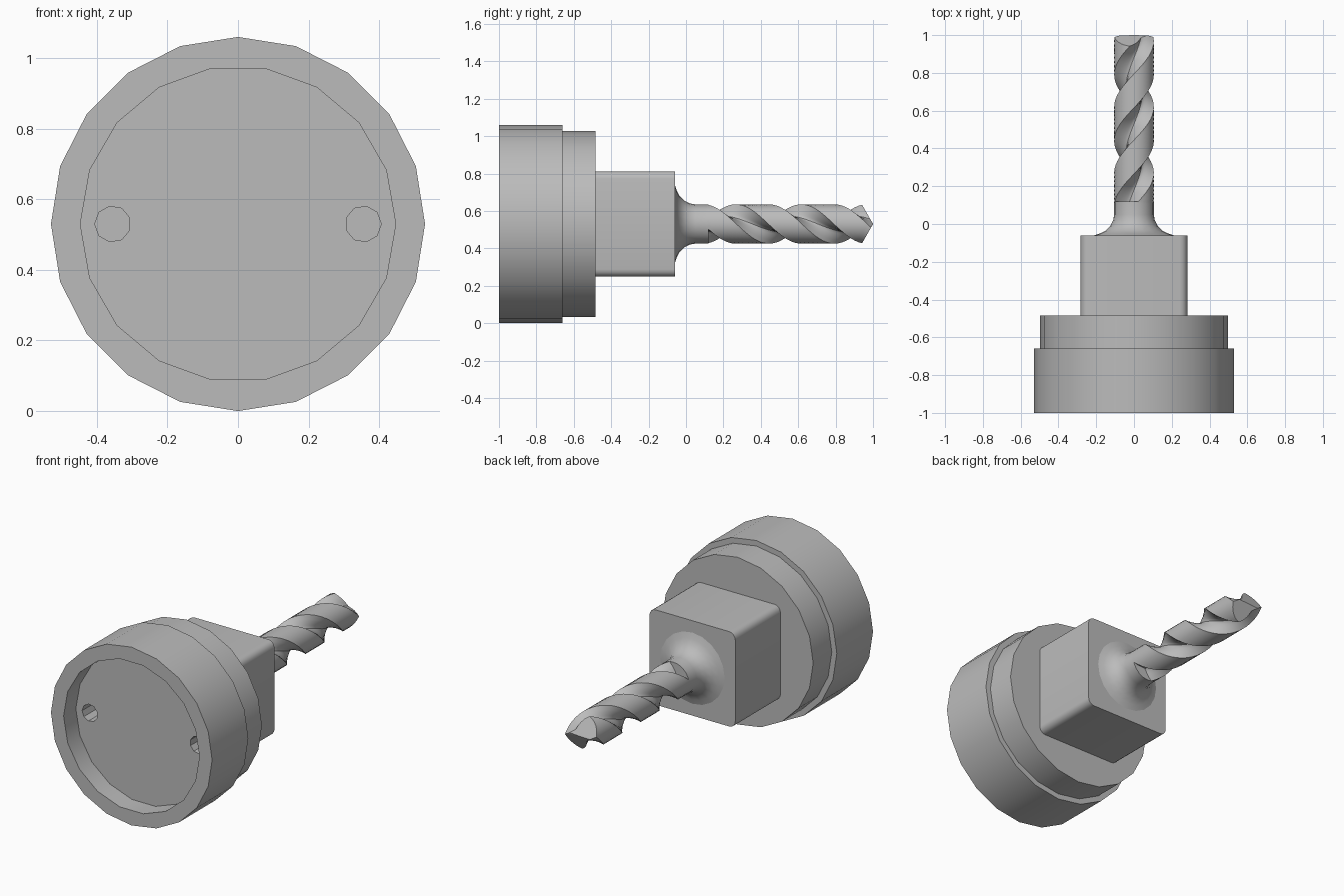
import bpy, bmesh, math

if "Cube" in bpy.data.objects:
    bpy.data.objects.remove(bpy.data.objects["Cube"])

CZ = 0.53                      # height of the main axis, which runs along y
steel = bpy.data.materials.new("grey_steel")
steel.diffuse_color = (0.5, 0.5, 0.5, 1)
steel.use_nodes = True
steel.node_tree.nodes["Principled BSDF"].inputs["Base Color"].default_value = steel.diffuse_color


def finish(bm, name):
    """Turn a bmesh into a named, coloured, edge-preserving smooth object."""
    bmesh.ops.recalc_face_normals(bm, faces=bm.faces)
    mesh = bpy.data.meshes.new(name)
    bm.to_mesh(mesh)
    bm.free()
    mesh.materials.append(steel)
    ob = bpy.data.objects.new(name, mesh)
    bpy.context.collection.objects.link(ob)
    smooth(ob)
    return ob


def smooth(ob):
    bpy.ops.object.select_all(action='DESELECT')
    ob.select_set(True)
    bpy.context.view_layer.objects.active = ob
    bpy.ops.object.shade_smooth_by_angle(angle=math.radians(30))


def skin(bm, rings):
    """Join neighbouring closed rings with quads."""
    n = len(rings[0])
    for a, b in zip(rings, rings[1:]):
        for i in range(n):
            j = (i + 1) % n
            bm.faces.new((a[i], a[j], b[j], b[i]))


def lathe(name, profile, sides, start=0.0, cx=0.0):
    """Solid of revolution about y from (y, radius) pairs; angle is from +z to +x."""
    bm = bmesh.new()
    angles = [math.radians(start) + 2 * math.pi * i / sides for i in range(sides)]
    rings = [[bm.verts.new((cx + r * math.sin(a), y, CZ + r * math.cos(a)))
              for a in angles] for y, r in profile]
    skin(bm, rings)
    bm.faces.new(rings[0])
    bm.faces.new(rings[-1])
    return finish(bm, name)


def carve(target, cutter):
    cutter.hide_render = True
    mod = target.modifiers.new("carve", 'BOOLEAN')
    mod.operation = 'DIFFERENCE'
    mod.solver = 'EXACT'
    mod.object = cutter
    bpy.context.view_layer.objects.active = target
    bpy.ops.object.modifier_apply(modifier=mod.name)
    bpy.data.objects.remove(cutter)


# Stepped round base with a shallow recess and two blind pin holes
base = lathe("base", [(-1, 0.53), (-0.66, 0.53), (-0.66, 0.497), (-0.485, 0.497)], 20)
carve(base, lathe("recess_cutter", [(-1.1, 0.447), (-0.885, 0.447)], 18, 10))
for side in (-1, 1):
    carve(base, lathe("pin_hole_cutter", [(-0.95, 0.051), (-0.7, 0.051)],
                      9, 90 * side, 0.355 * side))
smooth(base)

# Square block with rounded long edges
bm = bmesh.new()
bmesh.ops.create_cube(bm, size=1)
for v in bm.verts:
    v.co = (v.co.x * 0.564, v.co.y * 0.425 - 0.2725, v.co.z * 0.564 + CZ)
long_edges = [e for e in bm.edges if abs(e.verts[0].co.y - e.verts[1].co.y) > 0.1]
bmesh.ops.bevel(bm, geom=long_edges, offset=0.04, segments=4, profile=0.5,
                affect='EDGES')
finish(bm, "block")

# Flared shank
lathe("shank", [(-0.061, 0.215), (-0.05, 0.18), (-0.035, 0.15), (-0.01, 0.125),
                (0.02, 0.11), (0.05, 0.105), (0.12, 0.105)], 20)

# Two-flute twist: cross-section of (radius, angle) with round lands and hollow flutes
LAND, R, CORE, PITCH = 46, 0.105, 0.045, 0.70
section = []
for half in (0, 180):
    for i in range(9):
        section.append((R, math.radians(half - LAND + 2 * LAND * i / 8)))
    for i in range(1, 10):
        u = -1 + 2 * i / 10
        section.append((CORE + (R - CORE) * u * u,
                        math.radians(half + 90 + (90 - LAND) * u)))


def twist(y):
    return 2 * math.pi * (y - 0.355) / PITCH


def tip_y(r, phi):
    """Where a helix line meets the wedge-shaped tip."""
    y = 1.0
    for _ in range(40):
        y = 1 - 0.57 * abs(r * math.cos(phi + twist(y)))
    return y


bm = bmesh.new()
ends = [tip_y(r, p) for r, p in section]
rings = []
STEPS = 44
for s in range(STEPS + 1):
    ring = []
    for (r, p), end in zip(section, ends):
        y = 0.115 + (end - 0.115) * s / STEPS
        a = p + twist(y)
        ring.append(bm.verts.new((r * math.sin(a), y, CZ + r * math.cos(a))))
    rings.append(ring)
skin(bm, rings)
bm.faces.new(rings[0])
point = bm.verts.new((0, 1, CZ))
for i, v in enumerate(rings[-1]):
    bm.faces.new((v, rings[-1][(i + 1) % len(section)], point))
finish(bm, "twist_bit")
